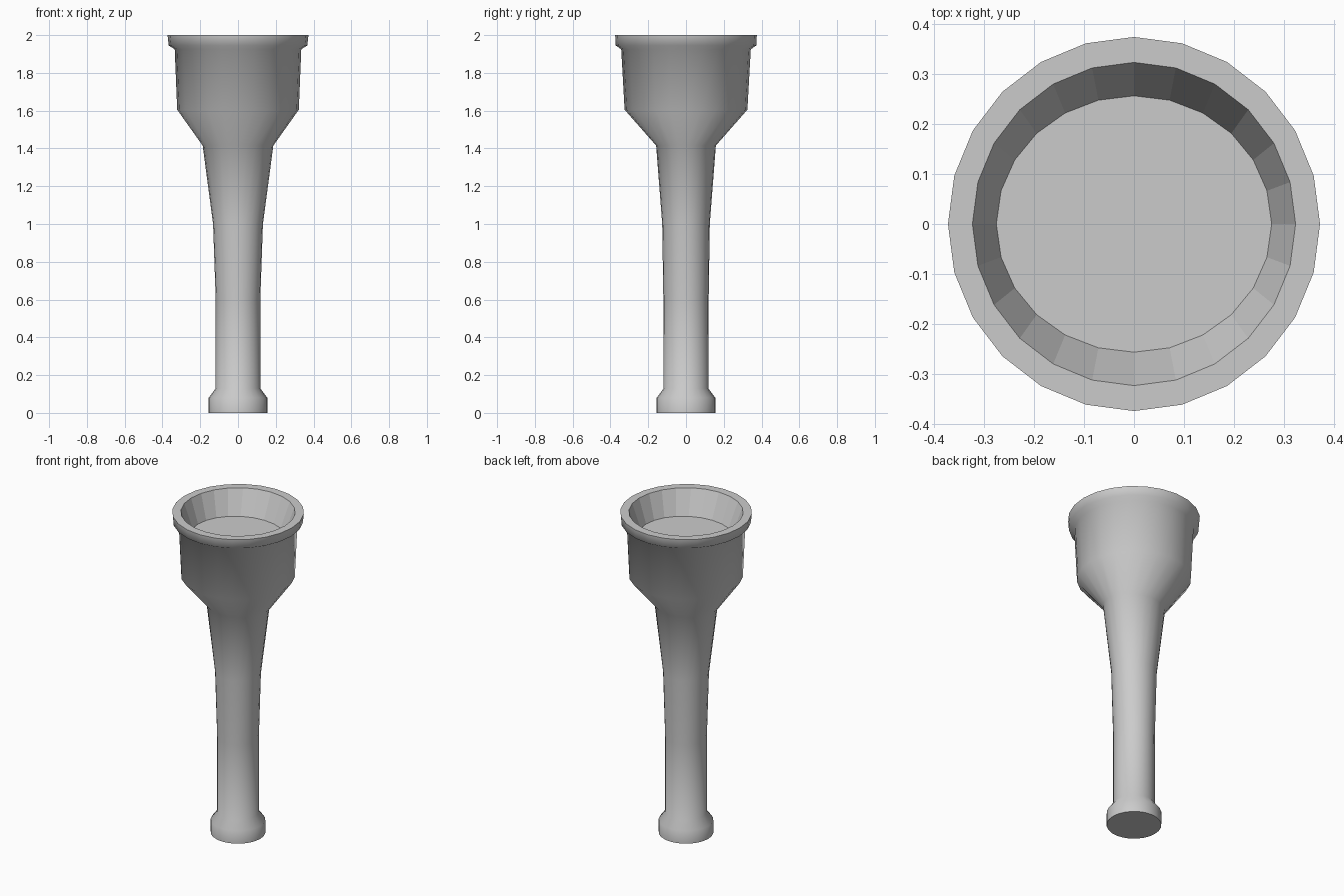
import bpy, bmesh
from math import cos, sin, tau

if "Cube" in bpy.data.objects:
    bpy.data.objects.remove(bpy.data.objects["Cube"])

SIDES = 24

# Outer skin: (x radius, y radius, height), foot to rim
OUTER = [
    (0.155, 0.155, 0.0), (0.155, 0.155, 0.08),        # foot
    (0.118, 0.118, 0.13), (0.118, 0.12, 0.60),        # stem
    (0.132, 0.126, 1.0), (0.187, 0.158, 1.415),       # flaring neck
    (0.322, 0.325, 1.605), (0.335, 0.343, 1.925),     # cup
    (0.367, 0.372, 1.945), (0.373, 0.375, 2.0),       # rim
]
# Recess inside the cup: lip to floor
INNER = [(0.324, 0.324, 2.0), (0.276, 0.257, 1.85)]

bm = bmesh.new()


def ring(rx, ry, z):
    return [bm.verts.new((rx * cos(tau * i / SIDES), ry * sin(tau * i / SIDES), z))
            for i in range(SIDES)]


rings = [ring(*p) for p in OUTER + INNER]

# Walls: smooth outside, flat lip and recess
for k, (a, b) in enumerate(zip(rings, rings[1:])):
    for i in range(SIDES):
        j = (i + 1) % SIDES
        f = bm.faces.new((a[i], a[j], b[j], b[i]))
        f.smooth = k < len(OUTER) - 1

# Underside of the foot and floor of the recess
bm.faces.new(rings[0][::-1])
bm.faces.new(rings[-1])

# Keep creases where flat faces meet the smooth skin
for e in bm.edges:
    e.smooth = all(f.smooth for f in e.link_faces)

mesh = bpy.data.meshes.new("cupped_handle")
bm.to_mesh(mesh)
bm.free()
bpy.context.collection.objects.link(bpy.data.objects.new("cupped_handle", mesh))
